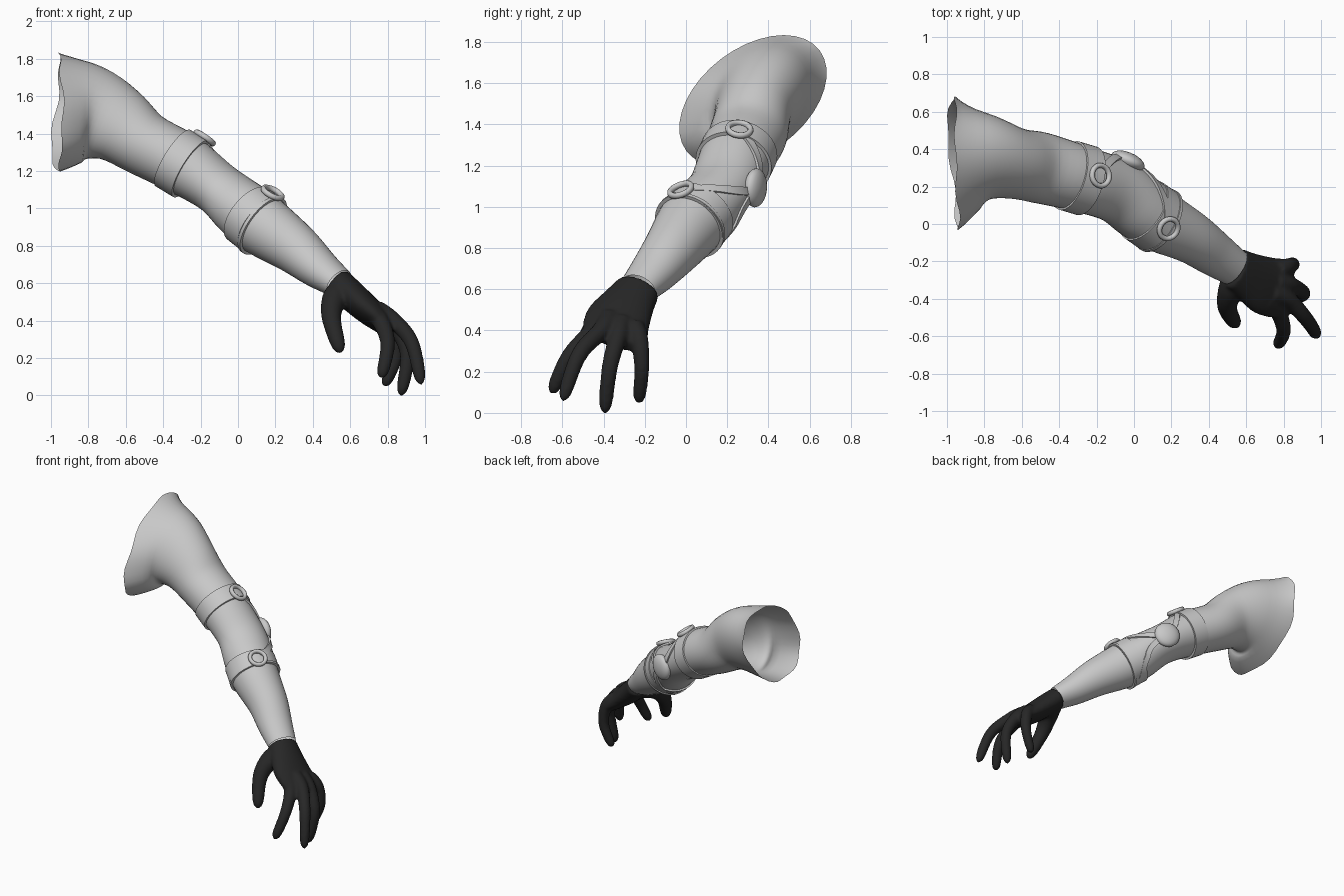
import bpy, bmesh
from math import sin, cos, pi, radians, sqrt
from mathutils import Vector

cube = bpy.data.objects.get("Cube")
if cube:
    bpy.data.objects.remove(cube)


def material(name, value):
    m = bpy.data.materials.new(name)
    m.use_nodes = True
    col = (value, value, value, 1)
    m.diffuse_color = col
    m.node_tree.nodes["Principled BSDF"].inputs["Base Color"].default_value = col
    return m


GREY = material("light grey", 0.58)
BLACK = material("glove black", 0.02)


def add_object(name, bm, mat, angle=40):
    bmesh.ops.recalc_face_normals(bm, faces=bm.faces)
    mesh = bpy.data.meshes.new(name)
    bm.to_mesh(mesh)
    bm.free()
    mesh.materials.append(mat)
    ob = bpy.data.objects.new(name, mesh)
    bpy.context.collection.objects.link(ob)
    bpy.ops.object.select_all(action='DESELECT')
    ob.select_set(True)
    bpy.context.view_layer.objects.active = ob
    bpy.ops.object.shade_smooth_by_angle(angle=radians(angle))
    return ob


def spline(keys, s):
    """Catmull-Rom through equal-length tuples, at key number s."""
    last = len(keys) - 1
    i = max(0, min(int(s), last - 1))
    f = s - i
    k = [Vector(keys[max(0, min(i + d, last))]) for d in (-1, 0, 1, 2)]
    return 0.5 * (2 * k[1] + (k[2] - k[0]) * f
                  + (2 * k[0] - 5 * k[1] + 4 * k[2] - k[3]) * f ** 2
                  + (3 * k[1] - k[0] - 3 * k[2] + k[3]) * f ** 3)


def loft(bm, rings, closed=False, caps=False):
    rows = [[bm.verts.new(p) for p in r] for r in rings]
    n = len(rows[0])
    pairs = list(zip(rows, rows[1:])) + ([(rows[-1], rows[0])] if closed else [])
    for a, b in pairs:
        for j in range(n):
            bm.faces.new((a[j], a[(j + 1) % n], b[(j + 1) % n], b[j]))
    if caps:
        bm.faces.new(rows[0])
        bm.faces.new(rows[-1])


# Arm sections, shoulder to wrist: x, y, z, half height, half depth, backward lean
ARM = [(-0.955, .325, 1.515, .318, .325, .15), (-.8, .35, 1.515, .262, .235, .07),
       (-.65, .325, 1.45, .21, .19, .03), (-.5, .30, 1.345, .174, .19, 0),
       (-.3, .245, 1.24, .165, .178, 0), (-.1, .18, 1.10, .14, .172, 0),
       (.03, .09, .99, .16, .175, 0), (.13, .02, .91, .165, .168, 0),
       (.3, -.07, .79, .138, .14, 0), (.43, -.16, .68, .108, .12, 0),
       (.54, -.235, .60, .08, .1, 0)]
END = len(ARM) - 1


def frame(s):
    k = spline(ARM, s)
    t = (spline(ARM, min(s + .02, END)) - spline(ARM, max(s - .02, 0)))
    # the shoulder edge is cut square to x, easing into the arm's own direction
    t = Vector((1, 0, 0)).lerp(Vector(t[:3]).normalized(), min(1, s / 2)).normalized()
    side = t.cross(Vector((0, 0, 1))).normalized()
    return k, side, side.cross(t)


def arm_point(s, a, off=0):
    k, side, up = frame(s)
    return (Vector(k[:3]) + side * (cos(a) * (k[4] + off) - sin(a) * k[5])
            + up * sin(a) * (k[3] + off))


# Sleeve of the arm, open at the torn shoulder edge
bm = bmesh.new()
rings = []
for i in range(END * 5 + 1):
    s = i / 5
    ring = [arm_point(s, 2 * pi * j / 36) for j in range(36)]
    if s < 1:
        for j, p in enumerate(ring):
            a = 2 * pi * j / 36
            p.x += (1 - s) * (.02 * max(0, cos(a)) ** 4 + .008 * sin(7 * a)
                              - .045 * max(0, cos(a - radians(215))) ** 4)
    rings.append(ring)
loft(bm, rings)
add_object("arm", bm, GREY, 60)


# Straps that follow the arm surface along (section, angle in degrees) paths
def strap(name, path, width, thick, closed=False):
    steps = 48 if closed else 16
    pts = []
    for i in range(steps if closed else steps + 1):
        s, a = spline(path, (len(path) - 1) * i / steps)
        a = radians(a)
        pts.append((arm_point(s, a), arm_point(s, a, .05)))
    rings = []
    n = len(pts)
    for i, (p, out) in enumerate(pts):
        nor = (out - p).normalized()
        nxt = pts[(i + 1) % n if closed else min(i + 1, n - 1)][0]
        prv = pts[i - 1 if closed else max(i - 1, 0)][0]
        w = (nxt - prv).normalized().cross(nor) * width / 2
        rings.append([p - w - nor * .01, p - w + nor * thick,
                      p + w + nor * thick, p + w - nor * .01])
    bm = bmesh.new()
    loft(bm, rings, closed, not closed)
    add_object(name, bm, GREY, 35)


def hoop(s):
    return [(s, 0), (s, 120), (s, 240), (s, 360)]


strap("upper_arm_band", hoop(4), .115, .012, True)
strap("forearm_band", hoop(6.65), .11, .008, True)
strap("forearm_band_rim", hoop(7.0), .018, .016, True)
strap("upper_elbow_strap", [(4.1, 110), (4.5, 150), (4.9, 185)], .04, .010)
strap("lower_elbow_strap", [(6.6, 100), (5.9, 140), (5.2, 180)], .04, .010)
strap("under_elbow_strap", [(5.2, 190), (6, 215), (6.7, 260)], .04, .010)


# Buckle rings on top of the bands
def buckle(name, s, a):
    k, side, up = frame(s)
    a = radians(a)
    c = arm_point(s, a, .018)
    nor = (arm_point(s, a, .1) - c).normalized()
    u = side.cross(nor).normalized()
    v = nor.cross(u)
    rings = []
    for i in range(32):
        t = 2 * pi * i / 32
        d = u * cos(t) + v * sin(t)
        rings.append([c + d * (.055 + .014 * cos(b)) + nor * .016 * sin(b)
                      for b in (2 * pi * j / 8 for j in range(8))])
    bm = bmesh.new()
    loft(bm, rings, closed=True)
    add_object(name, bm, GREY, 60)


buckle("upper_buckle", 4.1, 104)
buckle("forearm_buckle", 6.8, 88)

# Domed elbow pad
bm = bmesh.new()
bmesh.ops.create_uvsphere(bm, u_segments=24, v_segments=12, radius=1)
centre = arm_point(5.0, radians(184))
out = (arm_point(5.0, radians(184), .1) - centre).normalized()
turn = out.to_track_quat('Z', 'Y')
for v in bm.verts:
    v.co = centre + turn @ Vector((v.co.x * .095, v.co.y * .095, v.co.z * .045))
add_object("elbow_pad", bm, GREY, 60)

# Gloved hand: a palm loft and five fingers fused into one skin
bm = bmesh.new()
PALM = [(.54, -.235, .598, .112, .08), (.6, -.275, .54, .13, .082),
        (.69, -.325, .46, .16, .076), (.778, -.345, .388, .17, .06),
        (.815, -.355, .345, .15, .038)]
across = Vector((.28, .9, -.28)).normalized()
back = Vector((.63, .04, .76)).normalized()
rings = []
for i in range(17):
    k = spline(PALM, i / 4)
    rings.append([Vector(k[:3]) + across * k[3] * cos(a) + back * k[4] * sin(a)
                  for a in (2 * pi * j / 24 for j in range(24))])
loft(bm, rings, caps=True)


def finger(path, r0, r1):
    steps = 20
    rings = []
    for i in range(steps + 1):
        f = i / steps
        s = f * (len(path) - 1)
        p = spline(path, s)
        t = (spline(path, min(s + .05, len(path) - 1)) - spline(path, max(s - .05, 0))).normalized()
        u = t.cross(back).normalized()
        v = t.cross(u)
        tip = sqrt(max(.02, 1 - max(0, (f - .85) / .15) ** 2))
        r = (r0 + (r1 - r0) * f) * tip
        rings.append([p + (u * cos(a) + v * sin(a)) * r
                      for a in (2 * pi * j / 12 for j in range(12))])
    loft(bm, rings, caps=True)


finger([(.70, -.41, .47), (.765, -.46, .39), (.80, -.57, .27), (.765, -.655, .09)], .053, .033)
finger([(.74, -.37, .46), (.83, -.41, .40), (.93, -.52, .28), (.98, -.60, .055)], .053, .033)
finger([(.76, -.31, .44), (.84, -.33, .37), (.905, -.37, .22), (.87, -.395, -.005)], .053, .033)
finger([(.77, -.25, .42), (.83, -.225, .35), (.845, -.215, .21), (.78, -.23, .045)], .05, .031)
finger([(.56, -.275, .55), (.515, -.36, .51), (.50, -.45, .41), (.55, -.545, .225)], .085, .036)

hand = add_object("gloved_hand", bm, BLACK, 180)
remesh = hand.modifiers.new("fuse", 'REMESH')
remesh.mode = 'VOXEL'
remesh.voxel_size = .011
remesh.use_smooth_shade = True
soft = hand.modifiers.new("soften", 'SMOOTH')
soft.factor = .5
soft.iterations = 5
